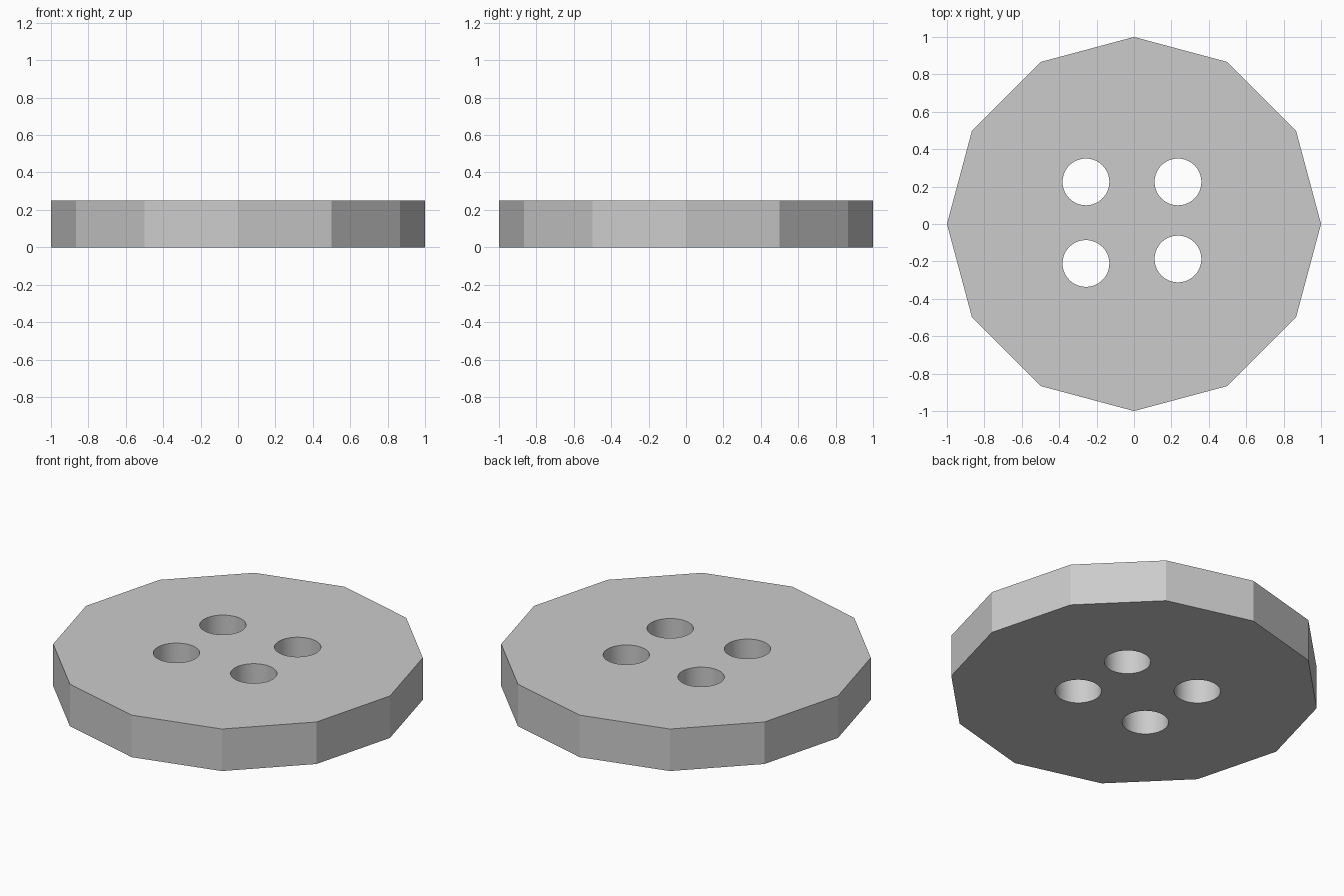
import bpy
import math

if "Cube" in bpy.data.objects:
    bpy.data.objects.remove(bpy.data.objects["Cube"])

HEIGHT = 0.25
HOLE_RADIUS = 0.125
HOLES = [(-0.257, 0.225), (0.235, 0.225), (-0.257, -0.211), (0.235, -0.187)]


def add_prism(name, sides, radius, depth, location):
    bpy.ops.mesh.primitive_cylinder_add(
        vertices=sides, radius=radius, depth=depth, location=location)
    obj = bpy.context.object
    obj.name = name
    return obj


# Twelve-sided button disc
disc = add_prism("button_disc", 12, 1.0, HEIGHT, (0, 0, HEIGHT / 2))

# Four round thread holes cut right through
for i, (x, y) in enumerate(HOLES):
    cutter = add_prism(f"hole_cutter_{i + 1}", 64, HOLE_RADIUS, HEIGHT * 3,
                       (x, y, HEIGHT / 2))
    cutter.hide_render = True
    bpy.context.view_layer.objects.active = disc
    mod = disc.modifiers.new(f"thread_hole_{i + 1}", 'BOOLEAN')
    mod.operation = 'DIFFERENCE'
    mod.solver = 'EXACT'
    mod.object = cutter
    bpy.ops.object.modifier_apply(modifier=mod.name)
    bpy.data.objects.remove(cutter, do_unlink=True)

# Smooth hole walls, crisp outer facets
bpy.ops.object.select_all(action='DESELECT')
disc.select_set(True)
bpy.context.view_layer.objects.active = disc
bpy.ops.object.shade_smooth_by_angle(angle=math.radians(20))
